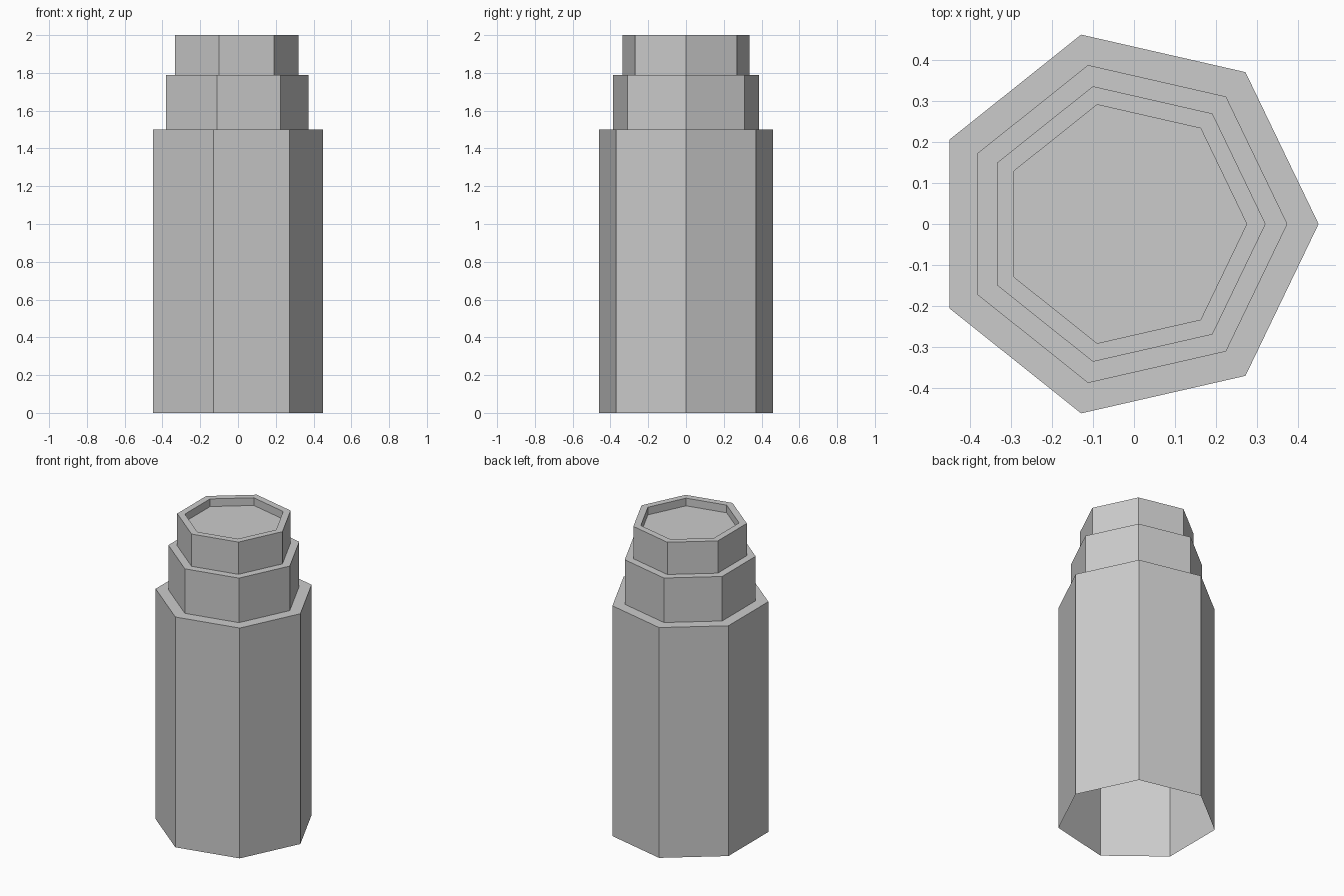
import bpy, bmesh
from math import cos, sin, tau

if "Cube" in bpy.data.objects:
    bpy.data.objects.remove(bpy.data.objects["Cube"])

SIDES = 7
CENTRE_X = -0.0235

# Stepped profile (radius, height), from the open base up to the sunken top
PROFILE = [(0.473, 0), (0.473, 1.5), (0.397, 1.5), (0.397, 1.79),
           (0.344, 1.79), (0.344, 2.0), (0.298, 2.0), (0.298, 1.95)]

bm = bmesh.new()
rings = [[bm.verts.new((CENTRE_X + r * cos(tau * i / SIDES), r * sin(tau * i / SIDES), z))
          for i in range(SIDES)] for r, z in PROFILE]

# Walls and ledges between neighbouring rings
for low, high in zip(rings, rings[1:]):
    for i in range(SIDES):
        j = (i + 1) % SIDES
        bm.faces.new((low[i], low[j], high[j], high[i]))

# Recessed floor in the top; the base stays open
bm.faces.new(rings[-1])

mesh = bpy.data.meshes.new("stepped_container")
bm.to_mesh(mesh)
bm.free()
container = bpy.data.objects.new("stepped_container", mesh)
bpy.context.collection.objects.link(container)
